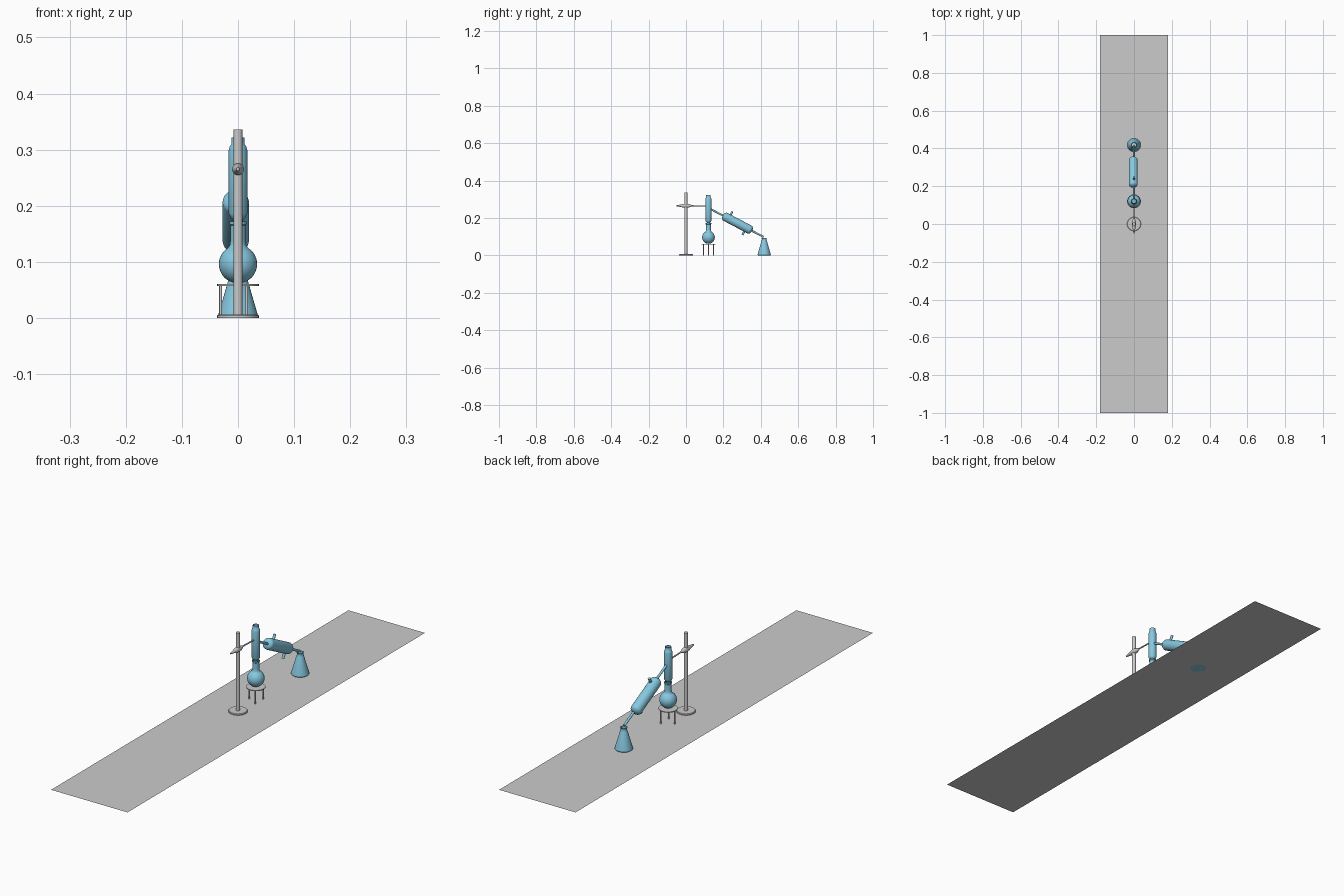
import bpy, bmesh, math
from mathutils import Vector

if "Cube" in bpy.data.objects:
    bpy.data.objects.remove(bpy.data.objects["Cube"])

glass = bpy.data.materials.new("blue_glass")
glass.diffuse_color = (0.24, 0.58, 0.75, 1)
glass.use_nodes = True
glass.node_tree.nodes["Principled BSDF"].inputs["Base Color"].default_value = glass.diffuse_color


def lathe(name, profile, origin=(0, 0, 0), axis=(0, 0, 1), mat=None, seg=32):
    """Spin (radius, height) points about an axis through origin."""
    bm = bmesh.new()
    q = Vector((0, 0, 1)).rotation_difference(Vector(axis).normalized())
    rings = []
    for r, h in profile:
        if r < 1e-6:
            rings.append([bm.verts.new((0, 0, h))])
        else:
            rings.append([bm.verts.new((r * math.cos(2 * math.pi * i / seg),
                                        r * math.sin(2 * math.pi * i / seg), h))
                          for i in range(seg)])
    for a, b in zip(rings, rings[1:]):
        for i in range(seg):
            j = (i + 1) % seg
            if len(a) == 1:
                bm.faces.new((a[0], b[j], b[i]))
            elif len(b) == 1:
                bm.faces.new((a[i], a[j], b[0]))
            else:
                bm.faces.new((a[i], a[j], b[j], b[i]))
    for v in bm.verts:
        v.co = q @ v.co + Vector(origin)
    me = bpy.data.meshes.new(name)
    bm.to_mesh(me)
    bm.free()
    ob = bpy.data.objects.new(name, me)
    bpy.context.collection.objects.link(ob)
    if mat:
        me.materials.append(mat)
    bpy.context.view_layer.objects.active = ob
    ob.select_set(True)
    bpy.ops.object.shade_smooth_by_angle(angle=math.radians(40))
    ob.select_set(False)
    return ob


def rod(name, a, b, r, mat=None, seg=20):
    a, b = Vector(a), Vector(b)
    L = (b - a).length
    return lathe(name, [(0, 0), (r, 0), (r, L), (0, L)], a, b - a, mat, seg)


def arc(r, z, a0, a1, n):
    """Profile points on a circle, angles in degrees from the bottom."""
    return [(r * math.sin(math.radians(a0 + (a1 - a0) * i / n)),
             z - r * math.cos(math.radians(a0 + (a1 - a0) * i / n)))
            for i in range(n + 1)]


# Bench sheet
bpy.ops.mesh.primitive_plane_add(size=1)
bench = bpy.context.object
bench.name = "bench_top"
for v in bench.data.vertices:
    v.co.x *= 0.36
    v.co.y *= 2
bench.select_set(False)

# Retort stand
lathe("stand_base", [(0, 0), (0.037, 0), (0.037, 0.004), (0.035, 0.006), (0, 0.006)])
rod("stand_rod", (0, 0, 0.004), (0, 0, 0.336), 0.008)

# Clamp: tapered boss on the rod, thin arm, grip around the column
ZC = 0.265
lathe("clamp_boss", [(0, -0.052), (0.003, -0.05), (0.006, -0.03), (0.0105, -0.012),
                     (0.0105, 0.012), (0.006, 0.026), (0.003, 0.034), (0, 0.034)],
      (0, 0, ZC), (0, 1, 0))
rod("clamp_arm", (0, 0.03, ZC), (0, 0.106, ZC - 0.002), 0.003)

# Tripod
YF = 0.12
lathe("tripod_ring", [(0, 0.057), (0.037, 0.057), (0.037, 0.0605), (0, 0.0605)], (0, YF, 0))
for i in range(3):
    t = math.pi + i * 2 * math.pi / 3
    x, y = 0.031 * math.cos(t), YF + 0.031 * math.sin(t)
    rod(f"tripod_leg_{i + 1}", (x, y, 0), (x, y, 0.058), 0.0025, seg=12)

# Round-bottom flask
lathe("round_flask", arc(0.034, 0.096, 0, 150, 18)
      + [(0.0145, 0.13), (0.0135, 0.138), (0.0135, 0.165), (0.0155, 0.167),
         (0.0155, 0.172), (0.0125, 0.172), (0.0125, 0.15)], (0, YF, 0), mat=glass)

# Fractionating column, open at the top
lathe("column", [(0.009, 0.155), (0.009, 0.175), (0.013, 0.179), (0.0165, 0.186),
                 (0.0165, 0.299), (0.0145, 0.306), (0.012, 0.309), (0.012, 0.322),
                 (0.010, 0.322), (0.010, 0.309), (0.008, 0.309), (0, 0.309)],
      (0, YF, 0), mat=glass)

# Condenser sloping down towards the receiver
c = Vector((-0.004, 0.275, 0.172))
d = Vector((0, 0.885, -0.465)).normalized()
n = Vector((0, -d.z, d.y))
R, H = 0.0235, 0.089
end = [(R * math.sin(a), 0.016 * (1 - math.cos(a))) for a in
       [i * math.pi / 16 for i in range(9)]]
lathe("condenser_jacket", [(r, -H + h) for r, h in end]
      + [(r, H - h) for r, h in reversed(end)], c, d, glass)
tip = Vector((0, c.y, c.z)) + d * 0.158
rod("condenser_tube", Vector((0, c.y, c.z)) - d * 0.165, tip, 0.005, glass)
for name, s in (("water_outlet", -1), ("water_inlet", 1)):
    p = Vector((0, c.y, c.z)) + d * (s * 0.053)
    rod(name, p - n * s * 0.015, p - n * s * 0.043, 0.0055, glass)

# Receiving conical flask
lathe("receiver_flask", [(0, 0), (0.033, 0), (0.0355, 0.003), (0.0345, 0.008),
                         (0.0145, 0.077), (0.0125, 0.082), (0.0125, 0.09),
                         (0.0145, 0.0925), (0.0115, 0.0925), (0.0105, 0.08)],
      (0, 0.418, 0), mat=glass)
